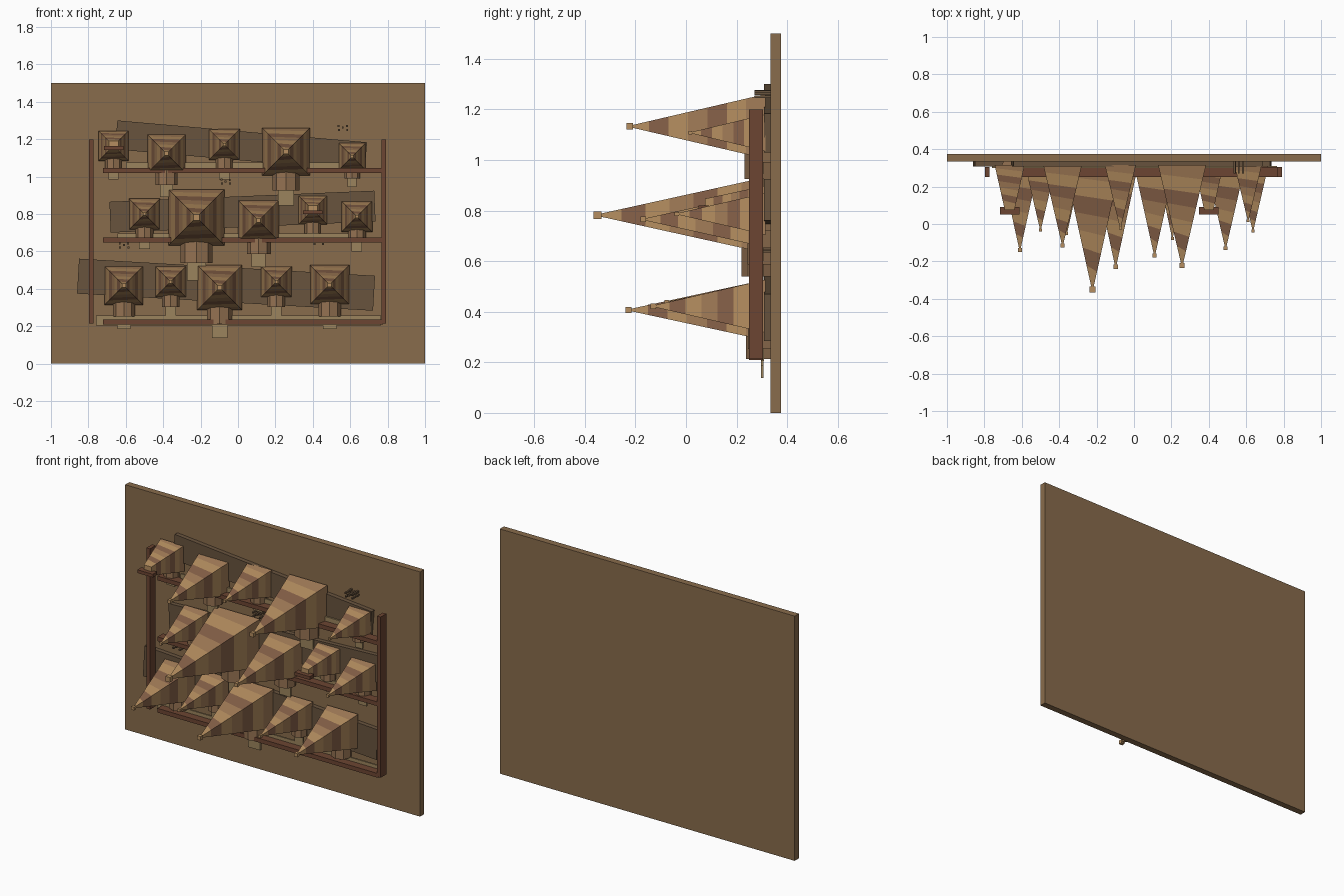
import bpy, bmesh, math
from mathutils import Matrix, Vector

if "Cube" in bpy.data.objects:
    bpy.data.objects.remove(bpy.data.objects["Cube"])


def mat(name, rgb):
    m = bpy.data.materials.new(name)
    m.diffuse_color = (*rgb, 1)
    m.use_nodes = True
    m.node_tree.nodes["Principled BSDF"].inputs["Base Color"].default_value = m.diffuse_color
    return m


BOARD = mat("board_wood", (0.25, 0.15, 0.072))
SLAB = mat("dark_wood", (0.14, 0.088, 0.048))
RAIL = mat("red_wood", (0.15, 0.06, 0.032))
STRIP = mat("pale_wood", (0.33, 0.23, 0.11))
TRUNK = mat("trunk_wood", (0.30, 0.17, 0.085))
LIGHT = mat("light_band", (0.46, 0.27, 0.115))
MID = mat("mid_band", (0.36, 0.20, 0.095))
DARK = mat("dark_band", (0.24, 0.12, 0.065))


def finish(name, bm, mats):
    bmesh.ops.recalc_face_normals(bm, faces=bm.faces)
    me = bpy.data.meshes.new(name)
    bm.to_mesh(me)
    bm.free()
    for m in mats:
        me.materials.append(m)
    ob = bpy.data.objects.new(name, me)
    bpy.context.collection.objects.link(ob)
    return ob


def box(name, x, y, z, m, tilt=0):
    """Box from (min, max) ranges, tilted in the wall plane."""
    bm = bmesh.new()
    size = Vector((x[1] - x[0], y[1] - y[0], z[1] - z[0]))
    mid = Vector((sum(x) / 2, sum(y) / 2, sum(z) / 2))
    bmesh.ops.create_cube(bm, size=1, matrix=Matrix.Translation(mid)
                          @ Matrix.Rotation(math.radians(tilt), 4, 'Y')
                          @ Matrix.Diagonal((*size, 1)))
    return finish(name, bm, [m])


BASE = 0.315


def spike(name, x, z, half, tip, end):
    """Banded four-sided pyramid pointing forward, cut off at y = end."""
    bm = bmesh.new()
    bands = 7
    length = BASE - tip
    stop = (BASE - end) / length
    rings = []
    for i in range(bands + 1):
        ring = []
        for sx, sz in ((-1, -1), (1, -1), (1, 1), (-1, 1)):
            t = stop * i / bands
            if 0 < i < bands and sx < 0:
                t -= 0.05          # slanted grain on upper and lower sides
            h = half * (1 - t)
            ring.append(bm.verts.new((x + sx * h, BASE - t * length, z + sz * h)))
        rings.append(ring)
    order = (1, 0, 2, 1, 0, 2, 0)
    for i in range(bands):
        a, b = rings[i], rings[i + 1]
        for k in range(4):
            n = (k + 1) % 4
            bm.faces.new((a[k], a[n], b[n], b[k])).material_index = order[i]
    bm.faces.new(rings[0])
    bm.faces.new(rings[-1])
    return finish(name, bm, [LIGHT, MID, DARK])


def trunk(name, x, r, z0, z1):
    """Eight-sided stub flattened against the board."""
    bm = bmesh.new()
    bmesh.ops.create_cone(bm, cap_ends=True, segments=8, radius1=r, radius2=r, depth=z1 - z0,
                          matrix=Matrix.Translation((x, 0.305, (z0 + z1) / 2)))
    for v in bm.verts:
        v.co.y = min(v.co.y, 0.345)
    return finish(name, bm, [TRUNK])


# Backing board
box("board", (-1, 1), (0.335, 0.375), (0, 1.5), BOARD)

# Tilted slabs: centre x, centre z, length, height, tilt
for i, (cx, cz, ln, ht, tilt) in enumerate(((0.016, 1.165, 1.34, 0.155, 5),
                                            (0.024, 0.813, 1.417, 0.165, -2.4),
                                            (-0.064, 0.4225, 1.585, 0.187, 3.3))):
    box(f"tilted_slab_{i}", (cx - ln / 2, cx + ln / 2), (0.308, 0.336),
        (cz - ht / 2, cz + ht / 2), SLAB, tilt)

# Side posts, shelf rails and pale strips behind them
for side, px in (("left", -0.784), ("right", 0.78)):
    box(f"post_{side}", (px - 0.012, px + 0.012), (0.25, 0.305), (0.215, 1.2), RAIL)
for i, (z, sx0, sx1, sz0, sz1) in enumerate(((1.034, -0.6, 0.63, 1.03, 1.075),
                                             (0.661, -0.645, 0.64, 0.655, 0.695),
                                             (0.223, -0.76, 0.765, 0.205, 0.257))):
    box(f"shelf_rail_{i}", (-0.722, 0.775), (0.25, 0.305), (z - 0.013, z + 0.013), RAIL)
    box(f"pale_strip_{i}", (sx0, sx1), (0.299, 0.309), (sz0, sz1), STRIP)

# Spikes: x, z, half width, tip y, whether the end is broken off
SPIKES = (
    (-0.665, 1.165, 0.080, -0.04, 1), (-0.382, 1.123, 0.103, -0.125, 0),
    (-0.073, 1.172, 0.083, -0.03, 0), (0.257, 1.133, 0.128, -0.235, 0),
    (0.610, 1.108, 0.073, 0.01, 0),
    (-0.500, 0.800, 0.083, -0.04, 0), (-0.222, 0.782, 0.150, -0.365, 0),
    (0.110, 0.765, 0.110, -0.18, 0), (0.400, 0.822, 0.077, -0.04, 1),
    (0.636, 0.787, 0.083, -0.045, 0),
    (-0.610, 0.418, 0.103, -0.15, 0), (-0.360, 0.438, 0.083, -0.06, 0),
    (-0.098, 0.407, 0.120, -0.24, 0), (0.205, 0.438, 0.083, -0.085, 0),
    (0.490, 0.422, 0.105, -0.14, 0))
for i, (x, z, h, tip, broken) in enumerate(SPIKES):
    c = h * 0.1
    end = 0.075 if broken else tip + c
    spike(f"spike_{i}", x, z, h, tip, end)
    if broken:
        box(f"broken_end_bar_{i}", (x - 0.052, x + 0.052), (0.05, 0.09),
            (z - 0.022, z - 0.002), RAIL)
    else:
        box(f"spike_tip_{i}", (x - c, x + c), (tip, tip + 2 * c), (z - c, z + c), LIGHT)
    low = z - h
    trunk(f"trunk_{i}", x, h * 0.57, low - h * 0.62, low + h * 0.2)
    box(f"pale_tab_{i}", (x - h * 0.34, x + h * 0.34), (0.297, 0.307),
        (low - h * 1.25, low), STRIP)

# Clusters of small pegs
for i, (cx, cz) in enumerate(((0.56, 1.26), (-0.066, 0.973), (0.43, 0.65), (-0.61, 0.632))):
    for j, (dx, dz) in enumerate(((-0.022, 0.011), (-0.02, -0.01), (0.0, 0.002),
                                  (0.022, 0.01), (0.024, -0.01))):
        px, pz = cx + dx, cz + dz
        box(f"peg_{i}_{j}", (px - 0.005, px + 0.005), (0.27, 0.336),
            (pz - 0.005, pz + 0.005), SLAB)
